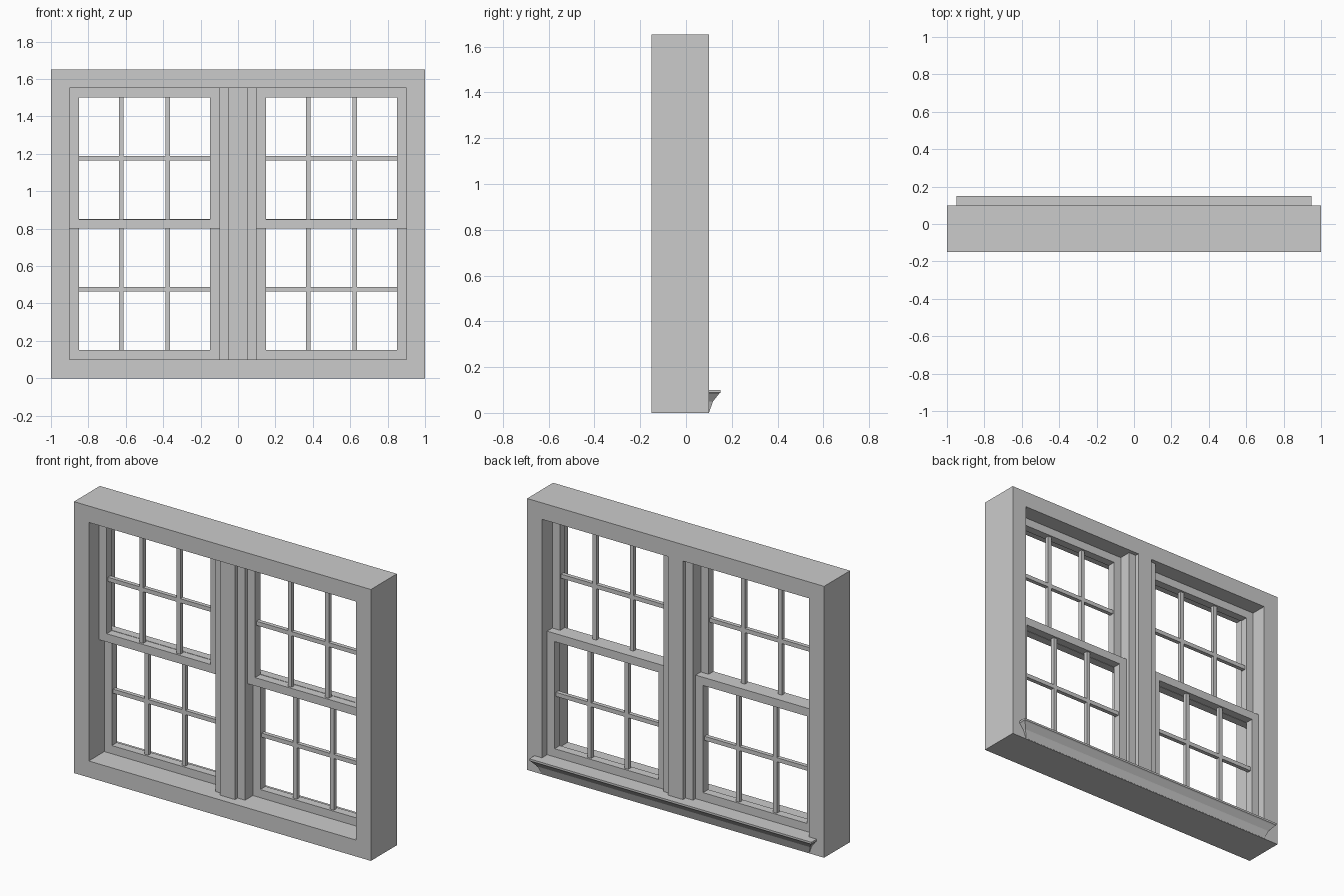
import bpy, bmesh

if "Cube" in bpy.data.objects:
    bpy.data.objects.remove(bpy.data.objects["Cube"])


def finish(name, bm, mirror=False):
    bmesh.ops.recalc_face_normals(bm, faces=bm.faces)
    mesh = bpy.data.meshes.new(name)
    bm.to_mesh(mesh)
    bm.free()
    ob = bpy.data.objects.new(name, mesh)
    bpy.context.collection.objects.link(ob)
    if mirror:
        ob.modifiers.new("mirror", 'MIRROR').use_axis[0] = True
    return ob


def loft(bm, rings, closed):
    """Bridge rings of equal length; close into a tube loop or cap both ends."""
    vs = [[bm.verts.new(p) for p in r] for r in rings]
    n = len(vs[0])
    for k in range(len(vs) if closed else len(vs) - 1):
        a, b = vs[k], vs[(k + 1) % len(vs)]
        for i in range(n):
            j = (i + 1) % n
            bm.faces.new((a[i], a[j], b[j], b[i]))
    if not closed:
        bm.faces.new(vs[0])
        bm.faces.new(vs[-1])


def rect(x0, x1, z0, z1, y):
    return [(x0, y, z0), (x1, y, z0), (x1, y, z1), (x0, y, z1)]


def add_box(bm, x0, x1, y0, y1, z0, z1):
    loft(bm, [rect(x0, x1, z0, z1, y0), rect(x0, x1, z0, z1, y1)], False)


def border(name, x0, x1, y0, y1, z0, z1, w, mirror=False):
    """Rectangular frame of member width w."""
    bm = bmesh.new()
    outer, inner = (x0, x1, z0, z1), (x0 + w, x1 - w, z0 + w, z1 - w)
    loft(bm, [rect(*outer, y0), rect(*outer, y1),
              rect(*inner, y1), rect(*inner, y0)], True)
    return finish(name, bm, mirror)


H = 1.652          # overall height
TOP = H - 0.1      # top of the opening

# outer frame
border("outer_frame", -1, 1, -0.15, 0.10, 0, H, 0.1)

# centre mullion and the strips on both sides of it
bm = bmesh.new()
add_box(bm, -0.05, 0.05, -0.10, 0.10, 0.1, TOP)
finish("mullion", bm)
bm = bmesh.new()
add_box(bm, 0.05, 0.10, -0.075, 0.075, 0.1, TOP)
finish("mullion_strip", bm, True)

# sashes with glazing bars: upper one in front, lower one behind
for name, y, z0, z1 in (("upper_sash", -0.05, 0.80, TOP),
                        ("lower_sash", 0.0, 0.10, 0.852)):
    border(name, 0.1, 0.9, y, y + 0.05, z0, z1, 0.05, True)
    yc, zc, r = y + 0.025, (z0 + z1) / 2, 0.0125
    for i, x in enumerate((0.375, 0.625)):
        bm = bmesh.new()
        add_box(bm, x - r, x + r, yc - r, yc + r, z0 + 0.05, z1 - 0.05)
        finish(f"{name}_upright_bar_{i + 1}", bm, True)
    bm = bmesh.new()
    add_box(bm, 0.15, 0.85, yc - r, yc + r, zc - r, zc + r)
    finish(name + "_cross_bar", bm, True)

# moulded inner sill with returned ends: (height, inset)
profile = [(0.10, 0), (0.088, 0), (0.083, 0.006), (0.05, 0.032),
           (0.045, 0.034), (0.003, 0.049)]
bm = bmesh.new()
loft(bm, [[(-0.95 + d, 0.1, z), (0.95 - d, 0.1, z),
           (0.95 - d, 0.15 - d, z), (-0.95 + d, 0.15 - d, z)]
          for z, d in profile], False)
finish("inner_sill", bm)
